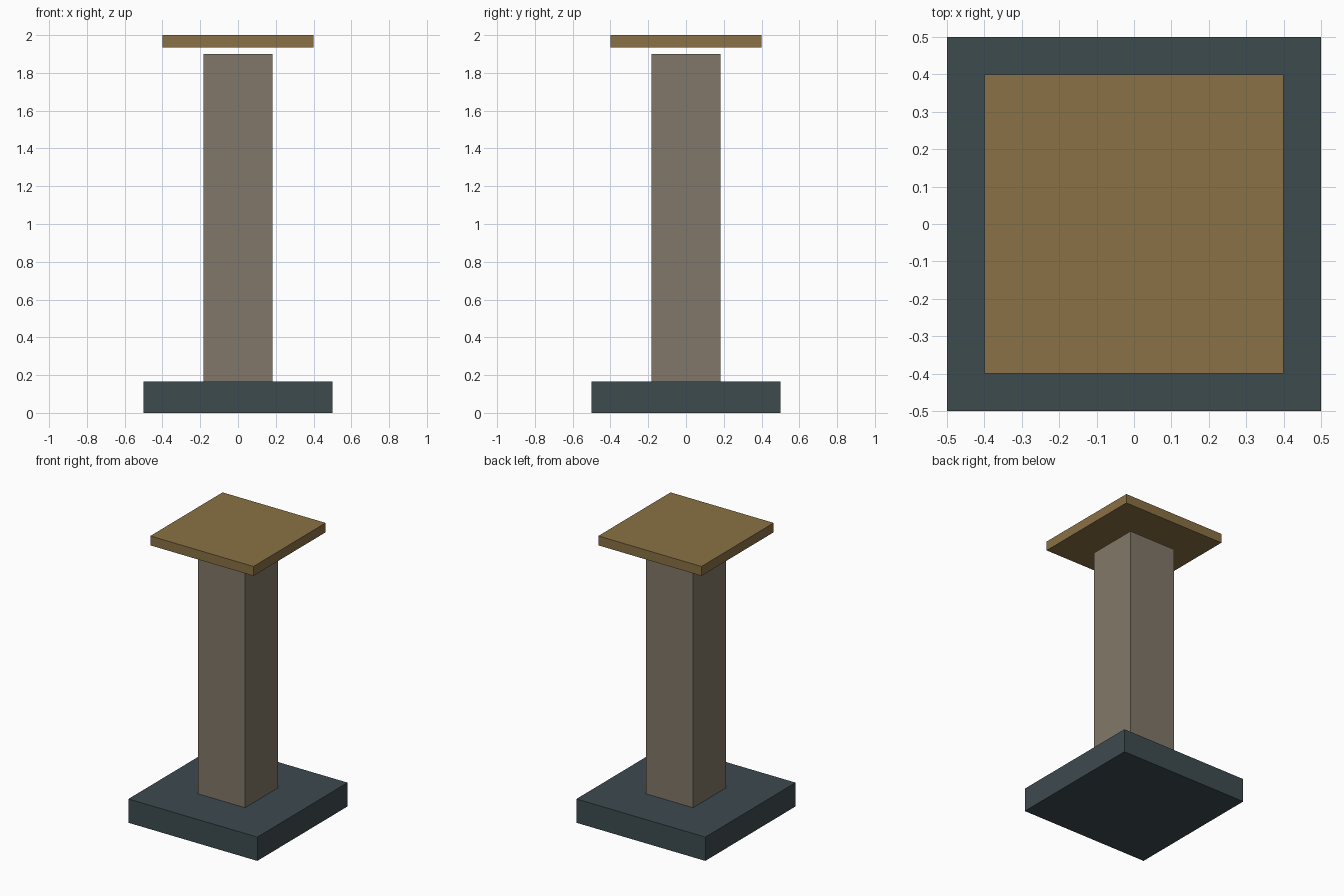
import bpy

if "Cube" in bpy.data.objects:
    bpy.data.objects.remove(bpy.data.objects["Cube"])


def material(name, rgb):
    mat = bpy.data.materials.new(name)
    # 8-bit display colour to linear
    mat.diffuse_color = [(c / 255) ** 2.2 for c in rgb] + [1.0]
    mat.use_nodes = True
    mat.node_tree.nodes["Principled BSDF"].inputs["Base Color"].default_value = mat.diffuse_color
    return mat


def block(name, width, bottom, top, mat):
    bpy.ops.mesh.primitive_cube_add(size=1, location=(0, 0, (bottom + top) / 2))
    obj = bpy.context.object
    obj.name = name
    obj.scale = (width, width, top - bottom)
    bpy.ops.object.transform_apply(location=False, rotation=False, scale=True)
    obj.data.materials.append(mat)
    return obj


# Wide square plinth
block("base", 1.0, 0.0, 0.167, material("slate", (64, 76, 80)))

# Square column standing on the plinth
block("column", 0.366, 0.167, 1.9, material("stone", (128, 119, 104)))

# Thin top plate floating just above the column
block("top_plate", 0.8, 1.934, 2.0, material("bronze", (136, 112, 70)))
